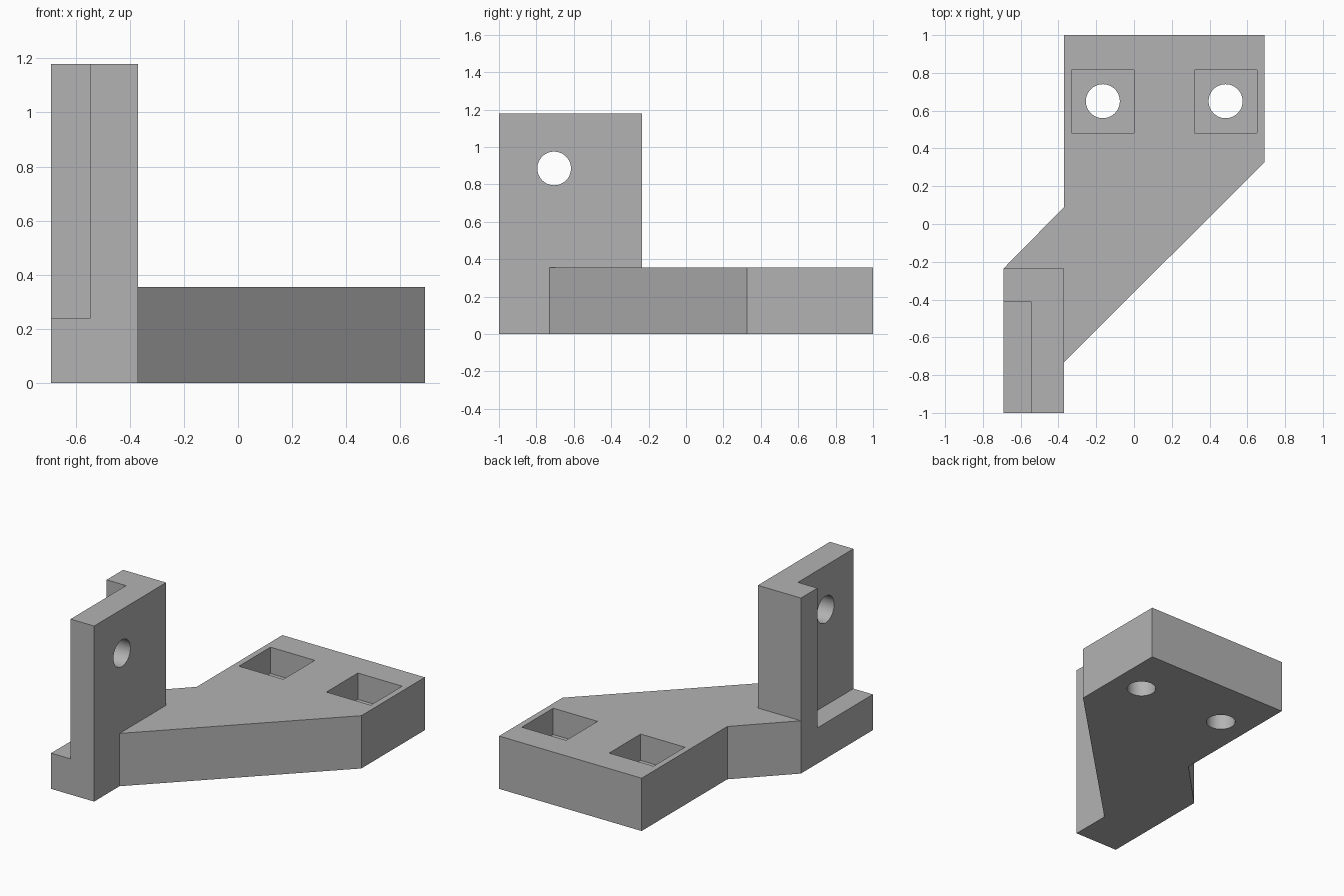
import bpy
import bmesh
import math
from mathutils import Matrix, Vector

cube = bpy.data.objects.get("Cube")
if cube:
    bpy.data.objects.remove(cube, do_unlink=True)

grey = bpy.data.materials.new("matte grey")
grey.use_nodes = True
GREY = (0.45, 0.45, 0.45, 1)
grey.diffuse_color = GREY
grey.node_tree.nodes["Principled BSDF"].inputs["Base Color"].default_value = GREY


def add_object(name, bm):
    bmesh.ops.recalc_face_normals(bm, faces=bm.faces)
    mesh = bpy.data.meshes.new(name)
    bm.to_mesh(mesh)
    bm.free()
    mesh.materials.append(grey)
    obj = bpy.data.objects.new(name, mesh)
    bpy.context.collection.objects.link(obj)
    return obj


def prism(name, outline, z0, z1):
    bm = bmesh.new()
    face = bm.faces.new([bm.verts.new((x, y, z0)) for x, y in outline])
    ext = bmesh.ops.extrude_face_region(bm, geom=[face])
    top = [v for v in ext["geom"] if isinstance(v, bmesh.types.BMVert)]
    bmesh.ops.translate(bm, verts=top, vec=(0, 0, z1 - z0))
    return add_object(name, bm)


def box(name, x0, x1, y0, y1, z0, z1):
    return prism(name, [(x0, y0), (x1, y0), (x1, y1), (x0, y1)], z0, z1)


def cylinder(name, centre, radius, depth, axis):
    bm = bmesh.new()
    turn = Vector((0, 0, 1)).rotation_difference(Vector(axis)).to_matrix().to_4x4()
    bmesh.ops.create_cone(bm, cap_ends=True, segments=48, radius1=radius,
                          radius2=radius, depth=depth,
                          matrix=Matrix.Translation(centre) @ turn)
    return add_object(name, bm)


def combine(target, tool, operation):
    mod = target.modifiers.new(operation.title(), 'BOOLEAN')
    mod.operation = operation
    mod.solver = 'EXACT'
    mod.object = tool
    bpy.context.view_layer.objects.active = target
    bpy.ops.object.modifier_apply(modifier=mod.name)
    bpy.data.objects.remove(tool, do_unlink=True)


LEFT, INNER, RIGHT = -0.69, -0.37, 0.69
BASE_TOP, TOP = 0.355, 1.18
WALL_BACK = -0.235
HOLE = 0.09

# Dog-leg base plate
bracket = prism("mounting_bracket", [
    (INNER, 1), (LEFT, WALL_BACK), (LEFT, -1), (INNER, -1),
    (INNER, -0.73), (RIGHT, 0.325), (RIGHT, 1)][:1] + [
    (INNER, 0.09), (LEFT, WALL_BACK), (LEFT, -1), (INNER, -1),
    (INNER, -0.73), (RIGHT, 0.325), (RIGHT, 1)], 0, BASE_TOP)

# Upright wall, recessed on its outer side to leave a rear rib
combine(bracket, box("upright_wall", LEFT, INNER, -1, WALL_BACK, 0, TOP), 'UNION')
combine(bracket, box("wall_recess", LEFT - 0.2, -0.545, -1.2, -0.41, 0.24, TOP + 0.2),
        'DIFFERENCE')
combine(bracket, cylinder("wall_hole", (-0.5, -0.705, 0.885), HOLE, 1, (1, 0, 0)),
        'DIFFERENCE')

# Square pockets with round through holes
for x in (-0.165, 0.485):
    combine(bracket, box("pocket", x - 0.165, x + 0.165, 0.482, 0.816, 0.178, 0.6),
            'DIFFERENCE')
    combine(bracket, cylinder("bolt_hole", (x, 0.65, 0.1), HOLE, 1, (0, 0, 1)),
            'DIFFERENCE')

# Tidy coplanar faces, smooth only the hole walls
bm = bmesh.new()
bm.from_mesh(bracket.data)
bmesh.ops.remove_doubles(bm, verts=bm.verts, dist=0.0001)
bmesh.ops.dissolve_limit(bm, angle_limit=math.radians(1), verts=bm.verts, edges=bm.edges)
bm.to_mesh(bracket.data)
bm.free()
bpy.ops.object.select_all(action='DESELECT')
bracket.select_set(True)
bpy.context.view_layer.objects.active = bracket
bpy.ops.object.shade_smooth_by_angle(angle=math.radians(30))
